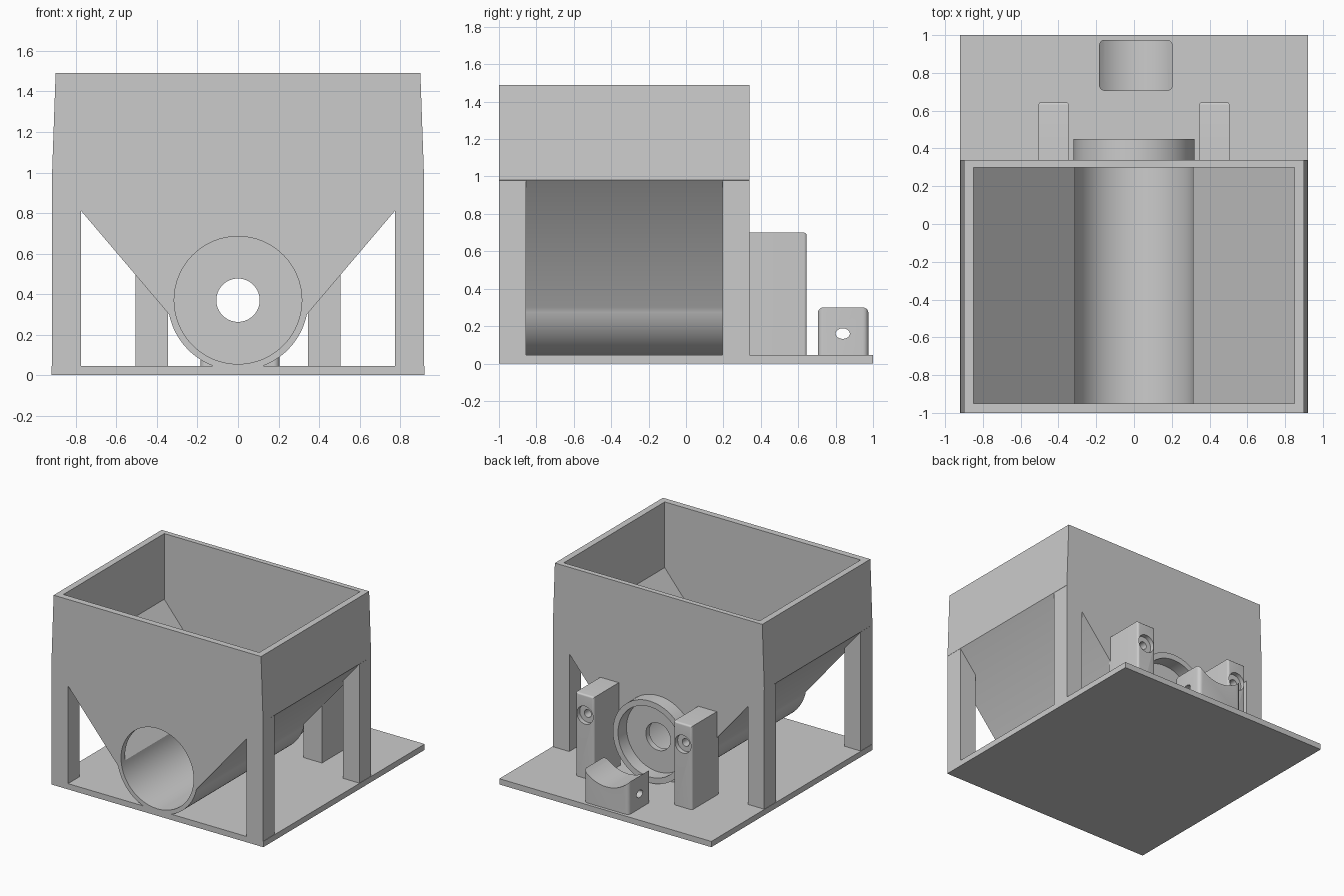
import bpy, bmesh
from math import sin, cos, radians
from mathutils import Vector

if "Cube" in bpy.data.objects:
    bpy.data.objects.remove(bpy.data.objects["Cube"])

grey = bpy.data.materials.new("plain grey")
grey.use_nodes = True
grey.diffuse_color = (0.6, 0.6, 0.6, 1)
grey.node_tree.nodes["Principled BSDF"].inputs["Base Color"].default_value = (0.6, 0.6, 0.6, 1)


def prism(name, pts, lo, hi, axis="y"):
    """Extrude an outline along y (outline in x, z) or x (outline in y, z)."""
    bm = bmesh.new()
    place = (lambda a, z: (a, lo, z)) if axis == "y" else (lambda a, z: (lo, a, z))
    face = bm.faces.new([bm.verts.new(place(a, z)) for a, z in pts])
    new = bmesh.ops.extrude_face_region(bm, geom=[face])["geom"]
    step = Vector((0, hi - lo, 0)) if axis == "y" else Vector((hi - lo, 0, 0))
    bmesh.ops.translate(bm, vec=step, verts=[v for v in new if isinstance(v, bmesh.types.BMVert)])
    bmesh.ops.recalc_face_normals(bm, faces=bm.faces)
    mesh = bpy.data.meshes.new(name)
    bm.to_mesh(mesh)
    bm.free()
    mesh.materials.append(grey)
    ob = bpy.data.objects.new(name, mesh)
    bpy.context.collection.objects.link(ob)
    return ob


def box(name, x0, x1, y0, y1, z0, z1):
    return prism(name, [(x0, z0), (x1, z0), (x1, z1), (x0, z1)], y0, y1)


def arc(a, z, r, start=0, end=360, n=64, rz=None):
    full = end - start == 360
    angles = [radians(start + (end - start) * i / (n if full else n - 1)) for i in range(n)]
    return [(a + r * cos(t), z + (rz or r) * sin(t)) for t in angles]


def activate(ob):
    bpy.ops.object.select_all(action="DESELECT")
    ob.select_set(True)
    bpy.context.view_layer.objects.active = ob


def combine(ob, tool, operation="DIFFERENCE"):
    activate(ob)
    mod = ob.modifiers.new("combine", "BOOLEAN")
    mod.operation, mod.solver, mod.object = operation, "EXACT", tool
    bpy.ops.object.modifier_apply(modifier=mod.name)
    bpy.data.objects.remove(tool)


def round_edges(ob, width, rule):
    bm = bmesh.new()
    bm.from_mesh(ob.data)
    edges = [e for e in bm.edges if rule(e.verts[0].co, e.verts[1].co)]
    bmesh.ops.bevel(bm, geom=edges, offset=width, segments=5, profile=0.5, affect="EDGES")
    bm.to_mesh(ob.data)
    bm.free()


def smooth(ob):
    activate(ob)
    bpy.ops.object.shade_smooth_by_angle(angle=radians(30))


FLOOR, AXIS, BACK = 0.045, 0.37, 0.34

# Base plate
box("base_plate", -0.92, 0.92, -1, 1, 0, FLOOR)

# Hopper shell with the tube along its bottom
shell = [(-0.34, 0.30), (-0.918, 0.98), (-0.9, 1.49), (0.9, 1.49), (0.918, 0.98), (0.34, 0.30)]
hopper = prism("hopper", shell + arc(0, AXIS, 0.347, -12, -168, 40)[1:-1], -1, BACK)
combine(hopper, prism("ring", arc(0, AXIS, 0.32), 0.32, 0.45), "UNION")
inside = [(-0.31, 0.33), (-0.85, 0.975), (-0.85, 1.6), (0.85, 1.6), (0.85, 0.975), (0.31, 0.33)]
combine(hopper, prism("cavity", inside, -0.95, 0.3))
combine(hopper, prism("bore", arc(0, AXIS, 0.315), -1.1, 0.3))
combine(hopper, prism("socket", arc(0, AXIS, 0.275), 0.345, 0.6))
combine(hopper, prism("shaft_hole", arc(0, AXIS, 0.107), 0.2, 0.6))
smooth(hopper)

# Corner legs with tops cut to the slope
for side, s in (("right", -1), ("left", 1)):
    for end, y in (("front", -1), ("back", 0.195)):
        outline = [(s * 0.775, 0.02), (s * 0.917, 0.02), (s * 0.917, 0.98), (s * 0.775, 0.82)]
        prism(f"{end}_{side}_leg", outline, y, y + 0.145)

    # Rear mounting post with a counterbored screw hole
    x = s * 0.425
    post = box(f"{side}_mounting_post", x - 0.08, x + 0.08, 0.32, 0.645, 0.03, 0.70)
    round_edges(post, 0.015, lambda a, b: min(a.y, b.y) > 0.6 and max(a.z, b.z) > 0.6)
    combine(post, prism("counterbore", arc(x, 0.54, 0.07, n=40), 0.61, 0.7))
    combine(post, prism("screw_hole", arc(x, 0.54, 0.03, n=32), 0.45, 0.7))
    smooth(post)

# Saddle block with a concave top and a cross hole
cradle = box("saddle_block", -0.185, 0.205, 0.705, 0.975, 0.03, 0.305)
round_edges(cradle, 0.03, lambda a, b: max(a.z, b.z) > 0.2 and abs(a.x - b.x) + abs(a.z - b.z) > 0.1)
combine(cradle, prism("saddle", arc(0.01, 0.481, 0.266), 0.6, 1.1))
combine(cradle, prism("cross_hole", arc(0.838, 0.16, 0.038, n=32, rz=0.028), -0.4, 0.4, "x"))
smooth(cradle)
